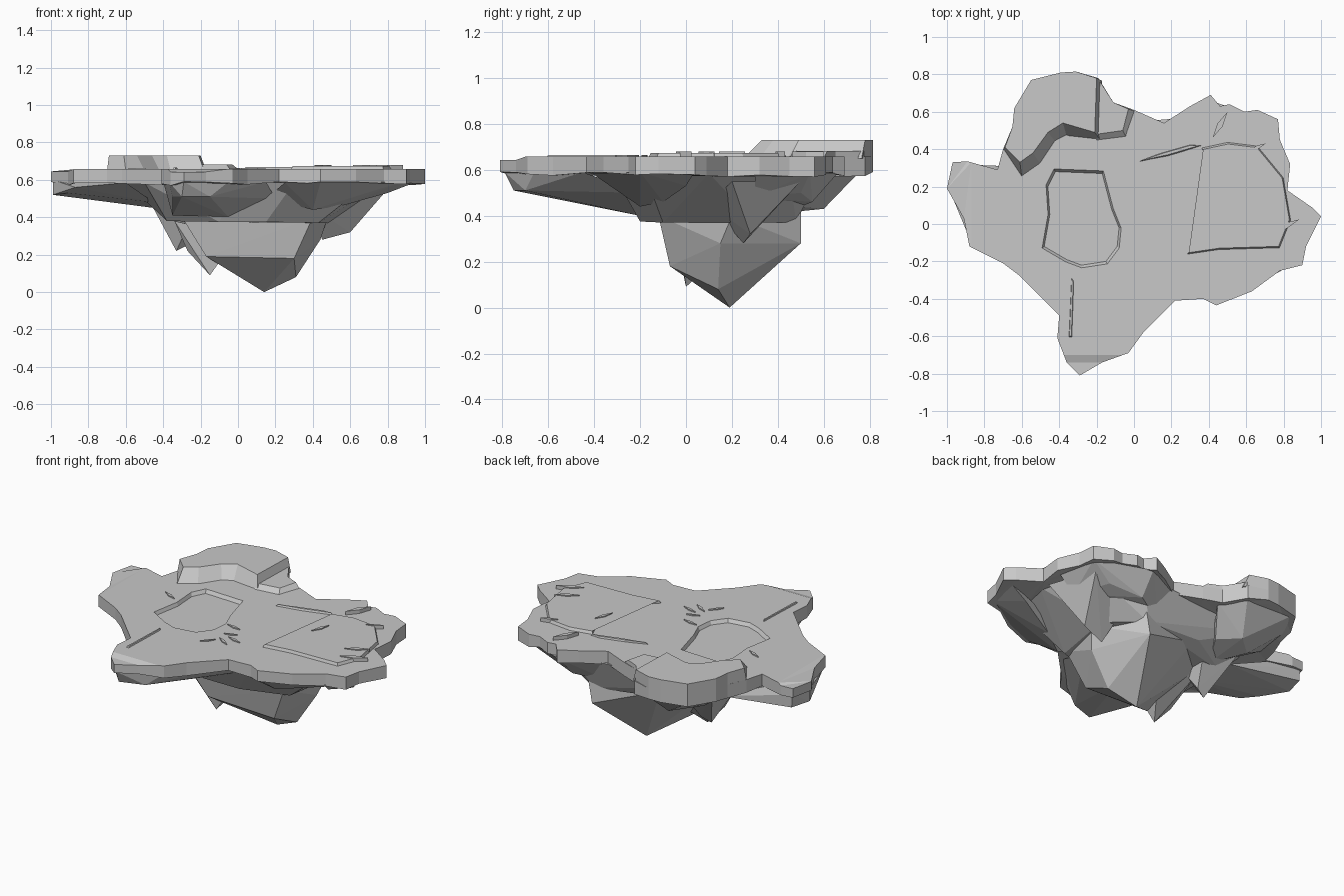
import bpy, bmesh, math, random
from mathutils import Vector
random.seed(4)

rock = bpy.data.materials.new("stone grey")
rock.diffuse_color = (0.58, 0.58, 0.58, 1)


def finish(name, bm):
    bmesh.ops.recalc_face_normals(bm, faces=bm.faces)
    me = bpy.data.meshes.new(name)
    bm.to_mesh(me)
    bm.free()
    me.materials.append(rock)
    ob = bpy.data.objects.new(name, me)
    bpy.context.collection.objects.link(ob)
    return ob


def prism(name, base, top, z0, z1, jitter=0.0, cuts=()):
    """Loft between two matching outlines; cuts lower the tips beyond a plane."""
    bm = bmesh.new()
    lo = [bm.verts.new((x, y, z0 + random.uniform(-jitter, jitter))) for x, y in base]
    hi = [bm.verts.new((x, y, z1)) for x, y in top]
    n = len(lo)
    for i in range(n):
        j = (i + 1) % n
        bm.faces.new((lo[i], lo[j], hi[j], hi[i]))
    bm.faces.new(hi)
    bm.faces.new(lo[::-1])
    for co, no, drop in cuts:
        co, no = Vector(co), Vector(no)
        bmesh.ops.bisect_plane(bm, geom=bm.verts[:] + bm.edges[:] + bm.faces[:],
                               plane_co=co, plane_no=no)
        for v in bm.verts:
            if v.co.z > 0.63 and (v.co - co).dot(no) > 0.01:
                v.co.z -= drop
    bmesh.ops.triangulate(bm, faces=[f for f in bm.faces if len(f.verts) > 4])
    return finish(name, bm)


def crag(name, pts):
    """Faceted rock chunk: convex hull of a few corner points."""
    bm = bmesh.new()
    for p in pts:
        bm.verts.new(p)
    res = bmesh.ops.convex_hull(bm, input=bm.verts[:])
    dead = {g for g in res["geom_interior"] + res["geom_unused"]
            if isinstance(g, bmesh.types.BMVert)}
    bmesh.ops.delete(bm, geom=list(dead), context='VERTS')
    return finish(name, bm)


# island slab with lowered left and front tips
outline = [
    (1.0, .04), (.92, -.12), (.90, -.22), (.78, -.25), (.63, -.36), (.44, -.435),
    (.37, -.40), (.22, -.41), (.05, -.58), (-.03, -.69), (-.17, -.74), (-.29, -.81),
    (-.36, -.74), (-.41, -.61), (-.40, -.49), (-.62, -.27), (-.70, -.21), (-.88, -.12),
    (-.91, .03), (-1.0, .19), (-.97, .33), (-.89, .335), (-.73, .29), (-.70, .40),
    (-.65, .52), (-.64, .62), (-.55, .77), (-.39, .81), (-.31, .815), (-.19, .78),
    (-.11, .65), (0, .61), (.16, .54), (.30, .63), (.41, .69), (.46, .63), (.51, .64),
    (.59, .60), (.66, .61), (.77, .56), (.78, .45), (.835, .32), (.82, .18), (.95, .09)]
outline.reverse()
slab = prism("island_slab", outline, outline, .58, .657, .012,
             [((-.87, 0, 0), (-1, 0, 0), .012), ((0, -.7, 0), (0, -1, 0), .014)])

# sunken basin cut into the slab
basin = [(-.48, -.12), (-.36, -.19), (-.28, -.22), (-.15, -.2), (-.09, -.12), (-.08, -.02),
         (-.12, .08), (-.17, .27), (-.42, .28), (-.46, .2), (-.45, .05)]
mid = Vector((-.28, .03))
wide = [tuple(mid + (Vector(p) - mid) * 1.12) for p in basin]
cutter = prism("basin_cutter", basin, wide, .636, .68)
cutter.hide_render = True
mod = slab.modifiers.new("basin", 'BOOLEAN')
mod.operation = 'DIFFERENCE'
mod.solver = 'EXACT'
mod.object = cutter
bpy.context.view_layer.objects.active = slab
bpy.ops.object.modifier_apply(modifier=mod.name)
bpy.data.objects.remove(cutter)

# raised back plateau, its side step and the low right-hand rise
back = [(-.20, .78), (-.31, .815), (-.39, .81), (-.55, .77), (-.64, .62), (-.65, .52)]
prism("back_plateau",
      [(-.70, .40), (-.60, .25), (-.50, .32), (-.42, .44), (-.36, .47), (-.18, .45)]
      + [(-.17, .765)] + back[1:],
      [(-.69, .41), (-.61, .33), (-.54, .38), (-.46, .49), (-.38, .54), (-.21, .49)] + back,
      .65, .73)
prism("plateau_step",
      [(-.2, .44), (-.04, .46), (.01, .6), (-.11, .65), (-.19, .775)],
      [(-.2, .48), (-.06, .5), (-.03, .615), (-.11, .65), (-.19, .775)], .65, .682)
rise = [(.28, -.165), (.45, -.14), (.78, -.13), (.84, .02), (.8, .25), (.66, .42),
        (.5, .44), (.36, .41), (.42, .26), (.42, .05), (.47, .02)]
centre = Vector((.6, .13))
prism("right_rise", rise, [tuple(centre + (Vector(p) - centre) * .96) for p in rise], .65, .674)
prism("middle_ridge", [(.02, .33), (.18, .36), (.37, .42), (.3, .425), (.16, .385)],
      [(.04, .34), (.18, .37), (.35, .42), (.3, .42), (.16, .38)], .65, .668)
prism("front_ridge", [(-.35, -.61), (-.33, -.61), (-.32, -.3), (-.335, -.28)],
      [(-.345, -.6), (-.335, -.6), (-.325, -.31), (-.333, -.3)], .65, .665)

# thin rock slivers breaking the surface: x, y, length, angle
for i, (x, y, l, a) in enumerate([
        (0, -.04, .1, -10), (.1, -.18, .1, -15), (.06, -.23, .1, -30), (.04, -.13, .08, 20),
        (.76, .09, .14, 30), (.81, -.01, .16, 25), (.46, .53, .16, 60), (-.02, -.27, .09, 50),
        (.66, .41, .1, 25), (-.54, .1, .1, -25), (.43, .2, .12, 70)]):
    c, s = math.cos(math.radians(a)) * l / 2, math.sin(math.radians(a)) * l / 2
    foot = [(x - c, y - s), (x + s * .2, y - c * .2), (x + c, y + s), (x - s * .2, y + c * .2)]
    prism(f"rock_sliver_{i}", foot, foot, .65, .68 if x > .42 else .664)

# underside crags
crag("upper_body", [
    (-.38, -.1, .38), (-.1, -.2, .375), (.15, -.2, .375), (.43, -.1, .37), (.5, .3, .37),
    (.3, .48, .37), (-.1, .45, .41), (-.38, .3, .38), (-.5, -.28, .585), (0, -.32, .585),
    (.3, -.32, .585), (.7, -.18, .585), (.78, .1, .585), (.7, .45, .585), (.4, .58, .585),
    (0, .5, .585), (-.5, .5, .585), (-.6, .2, .585)])
crag("core", [
    (-.3, -.1, .4), (.4, -.12, .4), (.48, .2, .4), (.33, .5, .44), (-.1, .4, .42),
    (-.3, .2, .4), (-.17, -.06, .19), (.3, -.07, .18), (.44, .15, .28), (.3, .5, .28),
    (.14, .19, .0), (.31, .14, .08), (.2, .3, .13), (-.06, .02, .18)])
crag("front_spire", [
    (-.34, -.06, .38), (0, -.03, .3), (-.3, .22, .38), (0, .22, .3), (-.27, 0, .22),
    (-.15, 0, .09)])
crag("left_spire", [
    (-.48, .1, .5), (-.2, .08, .5), (-.2, .4, .5), (-.46, .4, .5), (-.27, .24, .25),
    (-.33, .22, .22)])
crag("right_spire", [
    (.8, .2, .55), (.7, .5, .55), (.4, .45, .5), (.4, .1, .45), (.45, .25, .28),
    (.62, .3, .41), (.6, .28, .32)])
crag("back_lobe", [
    (-.62, .6, .59), (-.52, .75, .585), (-.21, .75, .585), (-.1, .62, .585), (-.3, .6, .43),
    (-.2, .48, .44), (-.45, .46, .45), (-.3, .3, .4), (-.64, .35, .58)])
crag("front_lobe", [
    (-.37, -.71, .59), (-.29, -.79, .59), (-.05, -.66, .59), (-.3, -.75, .51),
    (-.15, -.7, .51), (-.35, -.6, .51), (-.2, -.4, .475), (-.05, -.2, .4), (-.35, -.2, .41),
    (-.4, -.48, .59), (.15, -.45, .59), (.2, -.2, .5)])
crag("left_lobe", [
    (-.99, .19, .52), (-.955, .32, .52), (-.91, .03, .53), (-.87, -.1, .56), (-.45, 0, .48),
    (-.45, .3, .45), (-.6, -.25, .585), (-.74, .29, .58), (-.99, .19, .6), (-.96, .32, .6)])
crag("right_front_lobe", [
    (.25, -.38, .585), (.44, -.41, .585), (.62, -.34, .585), (.88, -.2, .59), (.97, .04, .595),
    (.8, 0, .53), (.55, -.1, .46), (.4, -.2, .44), (.15, -.2, .5)])
crag("right_back_lobe", [
    (.1, .52, .585), (.3, .61, .59), (.41, .66, .585), (.75, .54, .585), (.81, .3, .585),
    (.6, .5, .5), (.4, .55, .46), (.7, .3, .48), (.2, .45, .42)])
